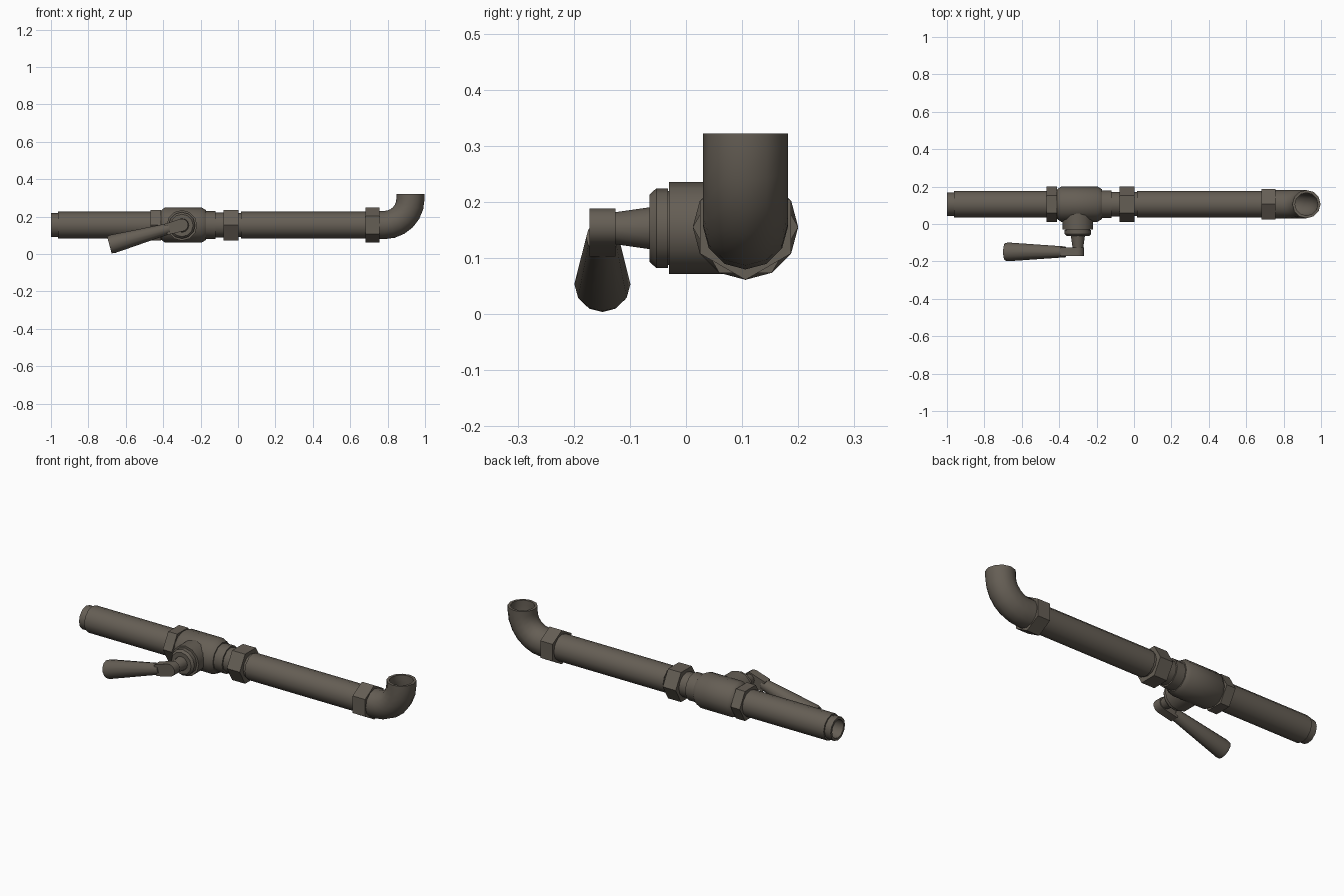
import bpy, bmesh, math
from mathutils import Vector

if "Cube" in bpy.data.objects:
    bpy.data.objects.remove(bpy.data.objects["Cube"])

metal = bpy.data.materials.new("dark bronze metal")
metal.diffuse_color = (0.13, 0.112, 0.09, 1)
metal.use_nodes = True
metal.node_tree.nodes["Principled BSDF"].inputs["Base Color"].default_value = metal.diffuse_color

X, Y, Z = Vector((1, 0, 0)), Vector((0, 1, 0)), Vector((0, 0, 1))
PY, PZ = 0.106, 0.155          # pipe axis
VX = -0.30                     # valve stem position


def finish(name, bm):
    bmesh.ops.recalc_face_normals(bm, faces=bm.faces)
    for f in bm.faces:
        f.smooth = True
    for e in bm.edges:
        e.smooth = e.calc_face_angle(0) < 0.65
    me = bpy.data.meshes.new(name)
    bm.to_mesh(me)
    bm.free()
    me.materials.append(metal)
    ob = bpy.data.objects.new(name, me)
    bpy.context.collection.objects.link(ob)


def loft(name, rings, sides=12):
    """Skin a list of (centre, u, v, radius) rings and cap both ends."""
    bm = bmesh.new()
    loops = []
    for c, u, v, r in rings:
        angles = [2 * math.pi * i / sides for i in range(sides)]
        loops.append([bm.verts.new(c + (u * math.cos(a) + v * math.sin(a)) * r) for a in angles])
    for a, b in zip(loops, loops[1:]):
        for i in range(sides):
            j = (i + 1) % sides
            bm.faces.new((a[i], a[j], b[j], b[i]))
    bm.faces.new(loops[0])
    bm.faces.new(loops[-1])
    finish(name, bm)


def lathe(name, origin, axis, u, profile, sides=12):
    v = axis.cross(u)
    loft(name, [(origin + axis * t, u, v, r) for t, r in profile], sides)


axis0 = Vector((0, PY, PZ))

# left pipe with stepped open end
lathe("left_pipe", axis0, X, Y,
      [(-0.70, 0.048), (-1.0, 0.05), (-1.0, 0.063), (-0.963, 0.063), (-0.963, 0.071), (-0.40, 0.071)])
# valve body with neck
lathe("valve_body", axis0, X, Y,
      [(-0.415, 0.075), (-0.403, 0.085), (-0.39, 0.094), (-0.195, 0.094), (-0.172, 0.08),
       (-0.172, 0.074), (-0.12, 0.074), (-0.12, 0.066), (-0.07, 0.066)])
# right pipe
lathe("right_pipe", axis0, X, Y,
      [(-0.03, 0.064), (0.016, 0.064), (0.016, 0.071), (0.70, 0.071)])
# hexagonal nuts
for name, a, b, u in (("left_nut", -0.467, -0.412, Y), ("middle_nut", -0.077, 0.002, Y),
                      ("elbow_nut", 0.682, 0.757, Z)):
    lathe(name, axis0, X, u, [(a, 0.094), (b, 0.094)], 6)

# elbow, hollow at the outlet
BX, BZ, R = 0.782, 0.295, 0.14
path = [(Vector((0.74, PY, PZ)), Z)]
for i in range(7):
    a = math.pi / 2 * i / 6
    n = Vector((-math.sin(a), 0, math.cos(a)))
    path.append((Vector((BX, PY, BZ)) - n * R, n))
path.append((Vector((BX + R, PY, 0.322)), -X))
outer = [(c, Y, n, 0.0755) for c, n in path]
inner = [(c, Y, n, 0.061) for c, n in reversed(path)]
loft("elbow", outer + inner)

# valve boss, cap and stem, running forward
lathe("valve_boss", Vector((VX, 0, PZ - 0.002)), -Y, X, [(-0.09, 0.082), (0.03, 0.082)])
lathe("boss_cap", Vector((VX, 0, PZ - 0.002)), -Y, X,
      [(0.02, 0.066), (0.032, 0.066), (0.032, 0.071), (0.053, 0.071), (0.065, 0.06)])
lathe("stem", Vector((VX, 0, PZ - 0.002)), -Y, X, [(0.06, 0.038), (0.13, 0.028)])

# lever hub: bar with one rounded end
D = Vector((-math.cos(math.radians(15.3)), 0, -math.sin(math.radians(15.3))))
N = Vector((D.z, 0, -D.x))
C = Vector((VX, -0.149, PZ))
bm = bmesh.new()
outline = [(0.088, -0.03), (0.088, 0.03)]
outline += [(-0.034 * math.sin(math.pi * i / 6), 0.034 * math.cos(math.pi * i / 6)) for i in range(7)]
face = bm.faces.new([bm.verts.new(C + D * t + N * h + Y * 0.023) for t, h in outline])
ext = bmesh.ops.extrude_face_region(bm, geom=[face], use_keep_orig=True)
bmesh.ops.translate(bm, vec=-Y * 0.046, verts=[v for v in ext["geom"] if isinstance(v, bmesh.types.BMVert)])
finish("lever_hub", bm)

# tapered handle
lathe("lever_handle", C, D, Y, [(0.07, 0.029), (0.385, 0.05), (0.402, 0.047)])
